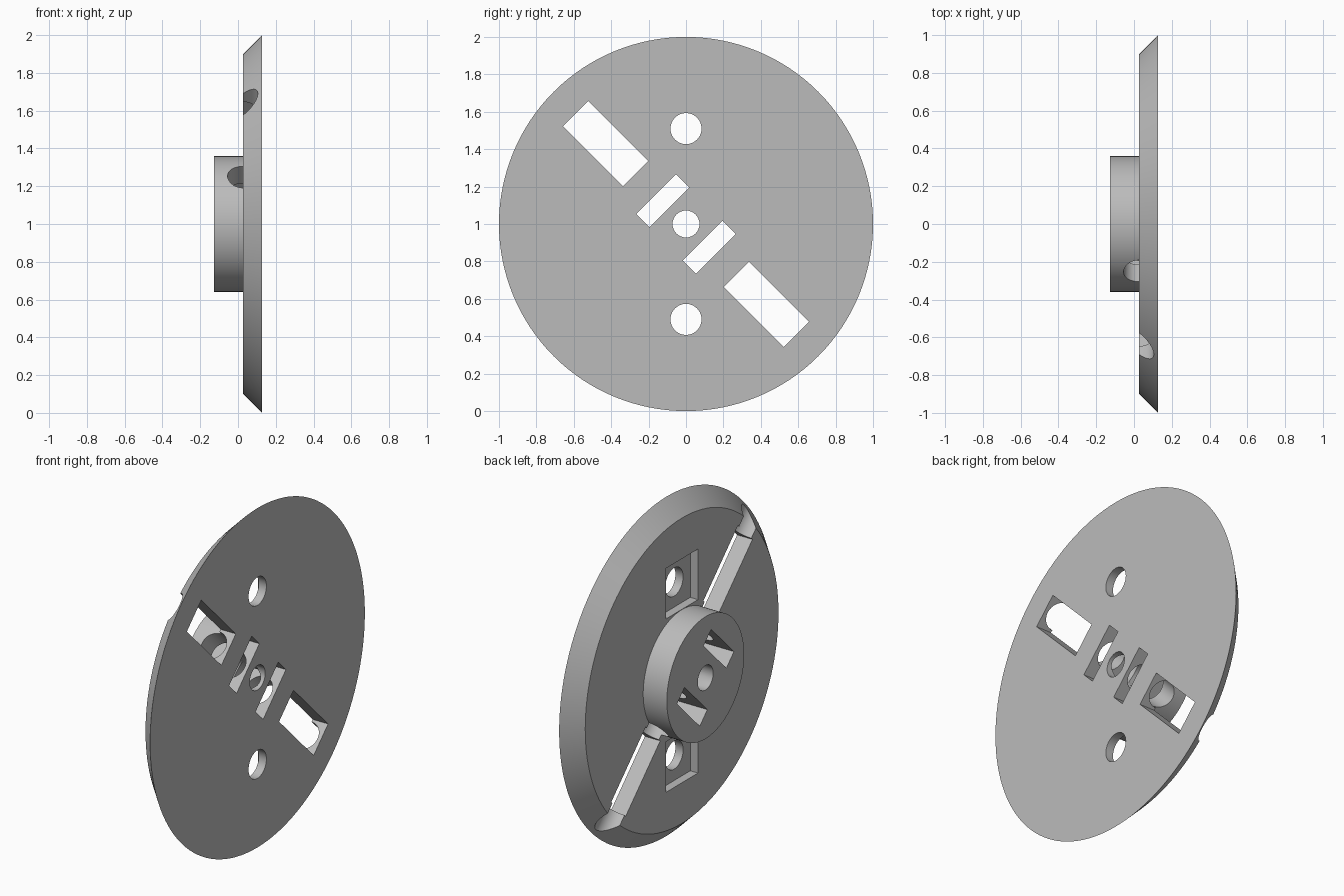
import bpy, math
from mathutils import Matrix, Vector

cube = bpy.data.objects.get("Cube")
if cube:
    bpy.data.objects.remove(cube, do_unlink=True)

BACK, STEP, FACE = -0.127, 0.027, 0.127   # hub end, disc back, disc face (x)
CENTRE = Vector((0, 0, 1))
DIAGONAL = Matrix.Rotation(math.radians(45), 4, "X")   # local z -> (-y, +z)

grey = bpy.data.materials.new("plain grey")
grey.use_nodes = True
grey.diffuse_color = (0.5, 0.5, 0.5, 1)
grey.node_tree.nodes["Principled BSDF"].inputs["Base Color"].default_value = (0.5, 0.5, 0.5, 1)


def lathe(name, profile, sides=128):
    """Revolve (x, radius) points about the x axis, capped at both ends."""
    verts, faces = [], []
    for x, r in profile:
        for i in range(sides):
            a = 2 * math.pi * i / sides
            verts.append((x, r * math.cos(a), r * math.sin(a) + 1))
    for k in range(len(profile) - 1):
        for i in range(sides):
            j = (i + 1) % sides
            a, b = k * sides, (k + 1) * sides
            faces.append((a + i, a + j, b + j, b + i))
    faces.append(tuple(reversed(range(sides))))
    faces.append(tuple(range((len(profile) - 1) * sides, len(profile) * sides)))
    mesh = bpy.data.meshes.new(name)
    mesh.from_pydata(verts, [], faces)
    mesh.flip_normals()
    obj = bpy.data.objects.new(name, mesh)
    bpy.context.collection.objects.link(obj)
    # consistent outward normals
    bpy.context.view_layer.objects.active = obj
    obj.select_set(True)
    bpy.ops.object.mode_set(mode="EDIT")
    bpy.ops.mesh.select_all(action="SELECT")
    bpy.ops.mesh.normals_make_consistent(inside=False)
    bpy.ops.object.mode_set(mode="OBJECT")
    return obj


def cut(target, cutter):
    """Subtract the active cutter and remove it."""
    mod = target.modifiers.new("cut", "BOOLEAN")
    mod.operation, mod.solver, mod.object = "DIFFERENCE", "EXACT", cutter
    bpy.context.view_layer.objects.active = target
    bpy.ops.object.modifier_apply(modifier=mod.name)
    bpy.data.objects.remove(cutter, do_unlink=True)


def cut_box(target, x0, x1, width, r0, r1, turn):
    """Box opening between two radii, turned about the x axis."""
    bpy.ops.mesh.primitive_cube_add(size=1)
    box = bpy.context.object
    place = Matrix.Translation(((x0 + x1) / 2, 0, (r0 + r1) / 2))
    size = Matrix.Diagonal((x1 - x0, width, r1 - r0, 1))
    box.matrix_world = Matrix.Translation(CENTRE) @ turn @ place @ size
    cut(target, box)


def cut_hole(target, radius, z):
    """Round hole along the x axis."""
    bpy.ops.mesh.primitive_cylinder_add(vertices=48, radius=radius, depth=1,
                                        location=(0, 0, z), rotation=(0, math.pi / 2, 0))
    cut(target, bpy.context.object)


# Bevelled disc with hub
disc = lathe("bevelled_disc_with_hub",
             [(BACK, 0.36), (STEP, 0.36), (STEP, 0.9), (FACE, 1.0)])

# Diagonal round channel across disc and hub
bpy.ops.mesh.primitive_cylinder_add(vertices=48, radius=0.08, depth=2.4)
channel = bpy.context.object
channel.matrix_world = Matrix.Translation((STEP - 0.002, 0, 1)) @ DIAGONAL
cut(disc, channel)

# Centre hole
cut_hole(disc, 0.072, 1)

# Paired openings on opposite sides
half_turn = Matrix.Rotation(math.pi, 4, "X")
for side, turn in ((1, Matrix.Identity(4)), (-1, half_turn)):
    cut_box(disc, -0.3, 0.3, 0.19, 0.38, 0.835, turn @ DIAGONAL)    # long window
    cut_box(disc, -0.3, 0.3, 0.3, 0.125, 0.225, turn @ DIAGONAL)    # hub slot
    cut_box(disc, -0.1, STEP + 0.05, 0.3, 0.362, 0.66, turn)        # square pocket
    cut_hole(disc, 0.083, 1 + side * 0.51)                          # bolt hole

disc.data.materials.clear()
disc.data.materials.append(grey)
for poly in disc.data.polygons:
    poly.material_index = 0
bpy.ops.object.select_all(action="DESELECT")
disc.select_set(True)
bpy.context.view_layer.objects.active = disc
bpy.ops.object.shade_smooth_by_angle(angle=math.radians(30))
